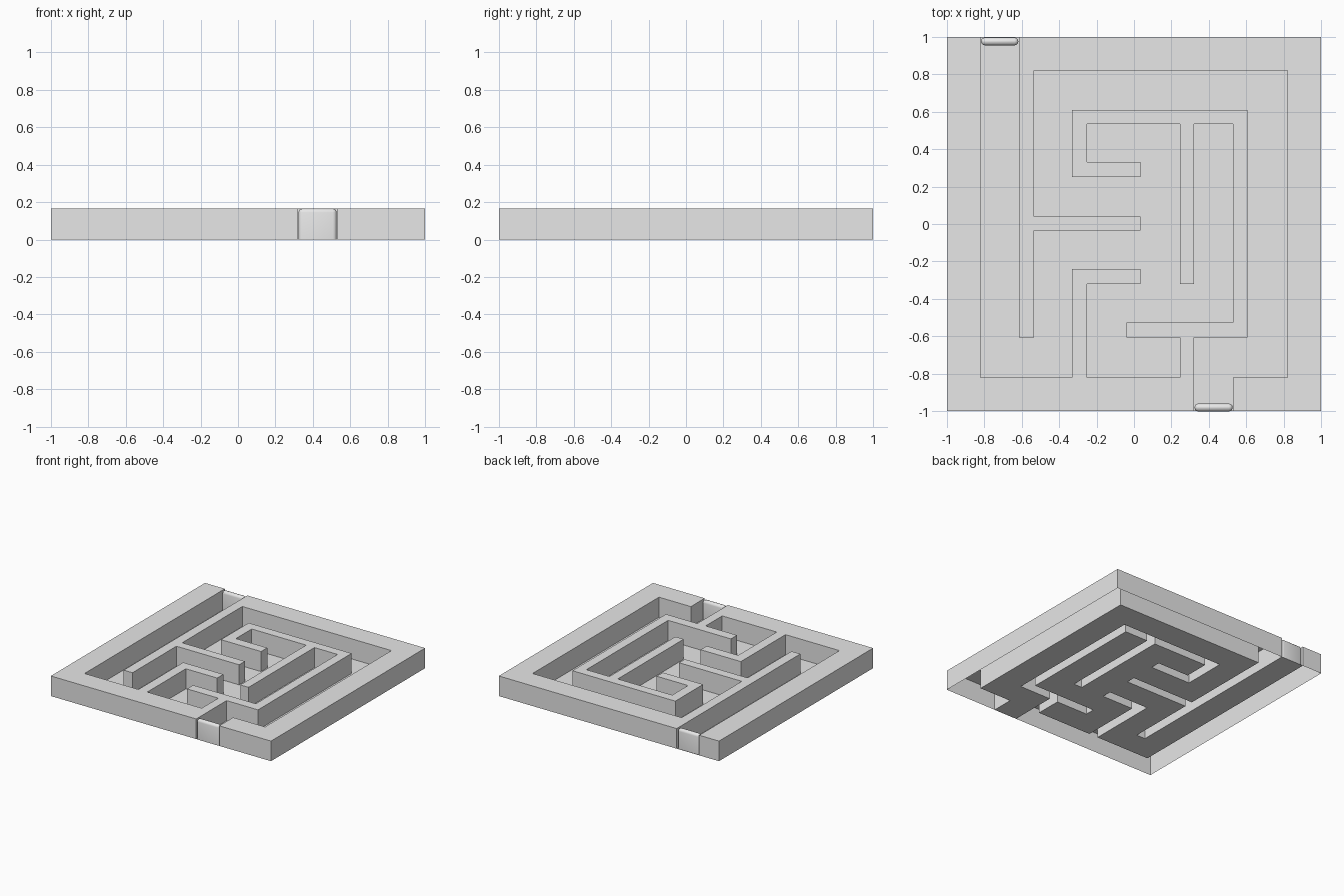
import bpy
import bmesh
from mathutils import Matrix, Vector

cube = bpy.data.objects.get("Cube")
if cube:
    bpy.data.objects.remove(cube, do_unlink=True)

HEIGHT = 0.165
ROUND = 0.02

grey = bpy.data.materials.new("plain_grey")
grey.use_nodes = True
grey.diffuse_color = (0.8, 0.8, 0.8, 1)
grey.node_tree.nodes["Principled BSDF"].inputs["Base Color"].default_value = (0.8, 0.8, 0.8, 1)


def finish(bm, name):
    """Round the convex edges and turn the mesh into a shaded object."""
    convex = [e for e in bm.edges
              if len(e.link_faces) == 2 and e.calc_face_angle_signed() > 0.1]
    bmesh.ops.bevel(bm, geom=convex, offset=ROUND, segments=3, profile=0.5,
                    affect='EDGES', clamp_overlap=True)
    mesh = bpy.data.meshes.new(name)
    bm.to_mesh(mesh)
    bm.free()
    mesh.materials.append(grey)
    obj = bpy.data.objects.new(name, mesh)
    bpy.context.collection.objects.link(obj)
    bpy.ops.object.select_all(action='DESELECT')
    obj.select_set(True)
    bpy.context.view_layer.objects.active = obj
    bpy.ops.object.shade_smooth_by_angle(angle=0.6)
    return obj


# Wall plan as rectangles: x from, x to, y from, y to
walls = [
    # frame, with a gap at the front and one at the back
    (-1, -.82, -1, 1), (.82, 1, -1, 1),
    (-1, .32, -1, -.82), (.53, 1, -1, -.82), (-.615, 1, .82, 1),
    # long left wall and its branch
    (-.615, -.535, -.605, 1), (-.615, .035, -.035, .04),
    # hooked inner wall
    (-.33, .035, .25, .33), (-.33, -.25, .25, .61), (-.33, .605, .535, .61),
    (.53, .605, -.605, .61), (-.04, .605, -.605, -.525),
    (.245, .32, -1, -.525), (.245, .32, -.32, .61),
    # front hook
    (-.33, -.25, -1, -.24), (-.33, .035, -.32, -.24),
]
xs = sorted({v for w in walls for v in w[:2]})
ys = sorted({v for w in walls for v in w[2:]})


def is_wall(i, j):
    cx, cy = (xs[i] + xs[i + 1]) / 2, (ys[j] + ys[j + 1]) / 2
    return any(a < cx < b and c < cy < d for a, b, c, d in walls)


# Maze body: raised hollow walls joined to a thin floor, open underneath
columns, rows = len(xs) - 1, len(ys) - 1
raised = {(i, j) for i in range(columns) for j in range(rows) if is_wall(i, j)}
bm = bmesh.new()
corners = {}


def corner(i, j, z):
    if (i, j, z) not in corners:
        corners[i, j, z] = bm.verts.new((xs[i], ys[j], z))
    return corners[i, j, z]


for i in range(columns):
    for j in range(rows):
        ring = [(i, j), (i + 1, j), (i + 1, j + 1), (i, j + 1)]
        z = HEIGHT if (i, j) in raised else 0
        bm.faces.new([corner(*p, z) for p in ring])
        if not z:
            continue
        neighbours = [(i, j - 1), (i + 1, j), (i, j + 1), (i - 1, j)]
        for k, cell in enumerate(neighbours):
            if cell not in raised:
                p, q = ring[k], ring[(k + 1) % 4]
                bm.faces.new([corner(*p, 0), corner(*q, 0),
                              corner(*q, HEIGHT), corner(*p, HEIGHT)])
finish(bm, "maze_body")

# Thin gates closing the two openings
for name, left, right, y in (("front_gate", .32, .53, -.98),
                             ("back_gate", -.82, -.615, .975)):
    bm = bmesh.new()
    place = Matrix.Translation(Vector(((left + right) / 2, y, HEIGHT / 2)))
    size = Matrix.Diagonal((right - left - .006, .042, HEIGHT, 1))
    bmesh.ops.create_cube(bm, size=1, matrix=place @ size)
    base = [f for f in bm.faces if f.normal.z < -.9]
    bmesh.ops.delete(bm, geom=base, context='FACES_ONLY')
    finish(bm, name)
